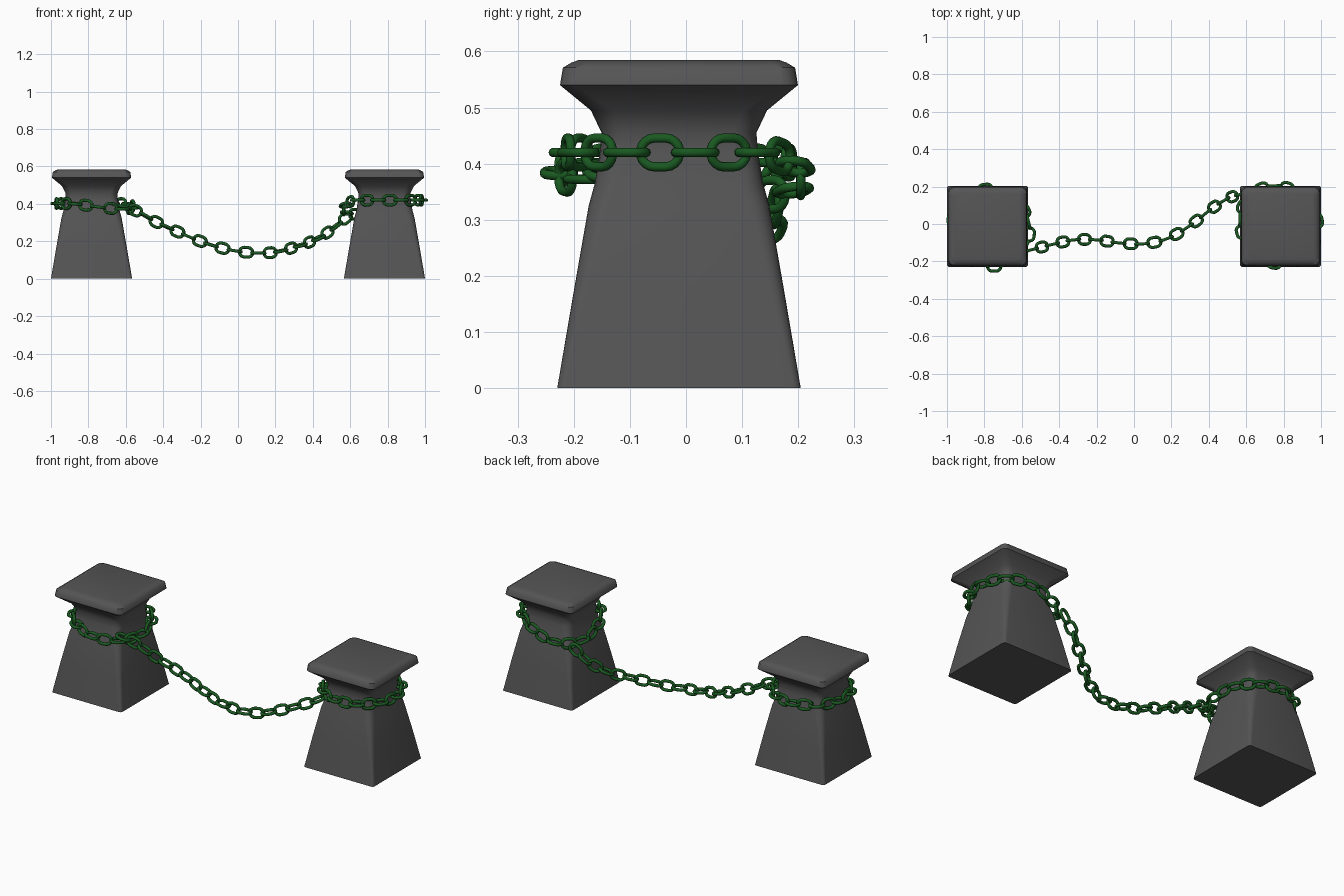
import bpy, bmesh, math
from mathutils import Vector

if "Cube" in bpy.data.objects:
    bpy.data.objects.remove(bpy.data.objects["Cube"])

UP = Vector((0, 0, 1))
PY = -0.0125          # bollard centre in y
PITCH = 0.0645        # spacing of chain links


def material(name, col):
    m = bpy.data.materials.new(name)
    m.diffuse_color = (*col, 1)
    m.use_nodes = True
    m.node_tree.nodes["Principled BSDF"].inputs["Base Color"].default_value = m.diffuse_color
    return m


iron = material("dark_iron", (0.09, 0.09, 0.09))
green = material("green_paint", (0.01, 0.10, 0.015))


def finish(name, bm, mat, angle):
    bmesh.ops.recalc_face_normals(bm, faces=bm.faces)
    me = bpy.data.meshes.new(name)
    bm.to_mesh(me)
    bm.free()
    ob = bpy.data.objects.new(name, me)
    bpy.context.collection.objects.link(ob)
    me.materials.append(mat)
    bpy.ops.object.select_all(action='DESELECT')
    ob.select_set(True)
    bpy.context.view_layer.objects.active = ob
    bpy.ops.object.shade_smooth_by_angle(angle=math.radians(angle))
    return ob


def bridge(bm, a, b):
    n = len(a)
    for i in range(n):
        j = (i + 1) % n
        bm.faces.new((a[i], a[j], b[j], b[i]))


# Bollards: rounded squares lofted up a profile of (z, half width, corner radius)
PROFILE = [(0, .217, .014), (.17, .188, .022), (.325, .161, .035), (.365, .150, .04),
           (.42, .141, .042), (.455, .138, .042), (.495, .157, .04), (.54, .212, .028),
           (.571, .207, .028), (.58, .192, .026), (.585, .178, .024)]


def rounded_square(half, r, seg=5):
    pts = []
    for k in range(4):
        base = math.pi / 2 * k
        cx = (half - r) * (1 if k in (0, 3) else -1)
        cy = (half - r) * (1 if k in (0, 1) else -1)
        for s in range(seg + 1):
            a = base + math.pi / 2 * s / seg
            pts.append((cx + r * math.cos(a), cy + r * math.sin(a)))
    return pts


def bollard(name, x):
    bm = bmesh.new()
    rings = [[bm.verts.new((x + p, PY + q, z)) for p, q in rounded_square(h, r)]
             for z, h, r in PROFILE]
    for a, b in zip(rings, rings[1:]):
        bridge(bm, a, b)
    bm.faces.new(rings[0][::-1])
    bm.faces.new(rings[-1])
    finish(name, bm, iron, 50)


bollard("left_bollard", -0.783)
bollard("right_bollard", 0.783)


# Chain link: round wire swept around a stadium outline
def add_link(bm, pos, tangent, upright, length=.088, width=.068, wire=.0083, arc=9, sides=10):
    t = tangent.normalized()
    side = t.cross(UP).normalized()
    up = side.cross(t)
    w, n = (up, side) if upright else (side, up)
    rad = width / 2 - wire
    straight = length / 2 - wire - rad
    rings = []
    for end in (1, -1):
        for s in range(arc + 1):
            a = -math.pi / 2 + math.pi * s / arc
            out = (t * math.cos(a) + w * math.sin(a)) * end
            c = pos + t * straight * end + out * rad
            rings.append([bm.verts.new(c + wire * (out * math.cos(b) + n * math.sin(b)))
                          for b in (2 * math.pi * k / sides for k in range(sides))])
    for i, ring in enumerate(rings):
        bridge(bm, ring, rings[(i + 1) % len(rings)])


# Chain loops around the necks, dipping at the corner where the span hangs
def chain_loop(name, x, z, first, dip_angle, dip, bulge):
    def point(deg):
        c = max(0, math.cos(math.radians(deg - dip_angle))) ** 2
        r = 0.2 + bulge * c
        a = math.radians(deg)
        return Vector((x + r * math.cos(a), PY + r * math.sin(a), z - dip * c))
    bm = bmesh.new()
    for i in range(20):
        d = first + 18 * i
        add_link(bm, point(d), point(d + 2) - point(d - 2), i % 2 == 0)
    finish(name, bm, green, 60)


chain_loop("left_chain_loop", -0.772, 0.402, -101.5, -45, 0.03, 0.025)
chain_loop("right_chain_loop", 0.783, 0.42, -9.7, 135, 0.075, 0.03)

# Hanging span between the bollards
SPAN = [Vector(p) for p in (
    (-.66, -.165, .395), (-.55, -.138, .365), (-.44, -.11, .305), (-.32, -.085, .25),
    (-.20, -.085, .20), (-.07, -.102, .16), (.06, -.105, .14), (.18, -.077, .14),
    (.30, -.008, .168), (.42, .085, .212), (.51, .14, .27), (.60, .165, .345),
    (.68, .185, .40))]


def smooth_path(p, steps=30):
    out = []
    for i in range(1, len(p) - 2):
        a, b, c, d = p[i - 1:i + 3]
        for s in range(steps):
            u = s / steps
            out.append(0.5 * (2 * b + (c - a) * u + (2 * a - 5 * b + 4 * c - d) * u ** 2
                              + (3 * b - a - 3 * c + d) * u ** 3))
    return out


path = smooth_path(SPAN)
bm = bmesh.new()
add_link(bm, Vector((-.607, -.15, .383)), SPAN[1] - SPAN[0], False)
travelled, count = PITCH, 0
for i in range(len(path) - 1):
    if travelled >= PITCH:
        add_link(bm, path[i], path[i + 1] - path[max(i - 1, 0)], count % 2 == 0)
        travelled -= PITCH
        count += 1
    travelled += (path[i + 1] - path[i]).length
finish("hanging_chain", bm, green, 60)
